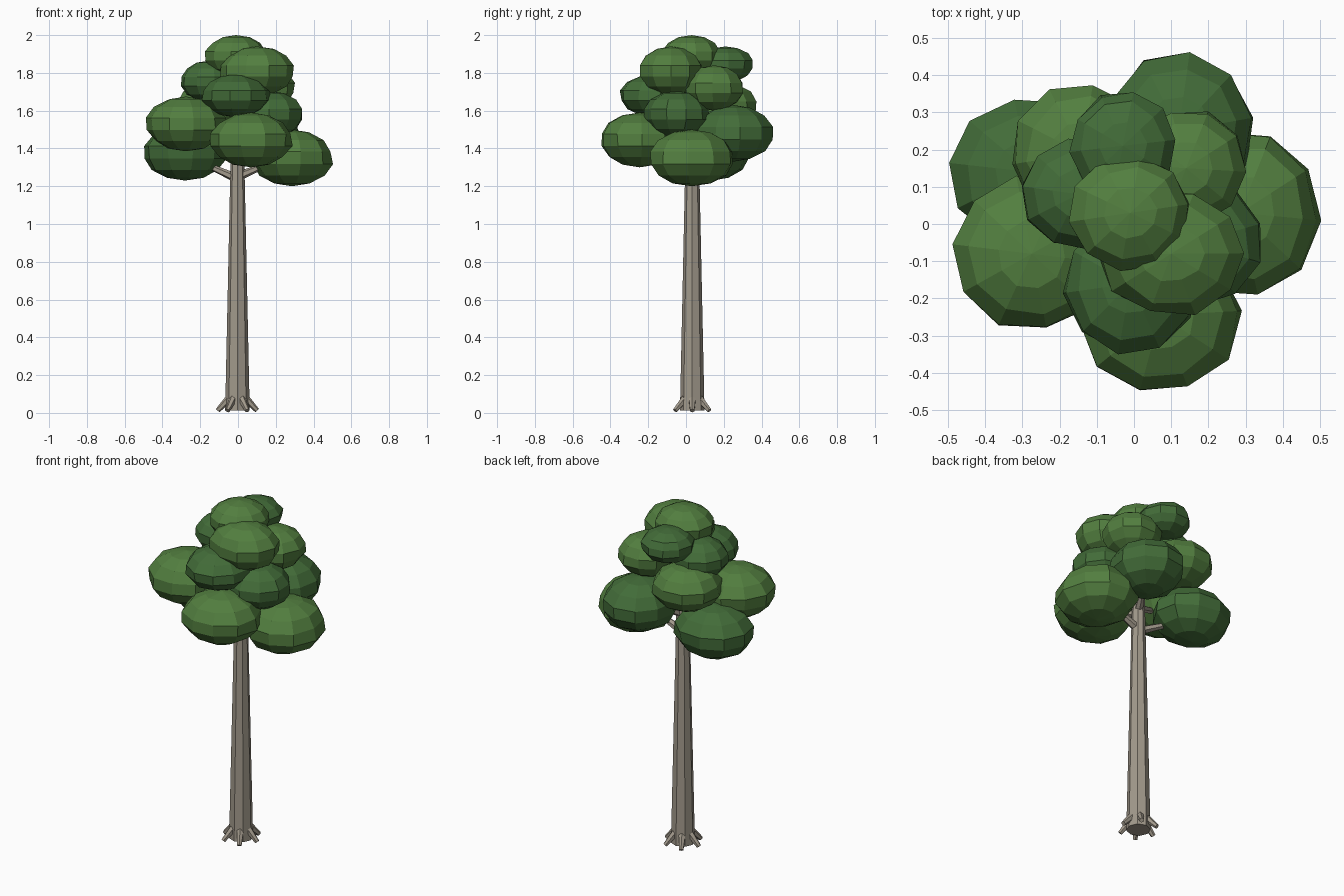
import bpy, random
from math import sin, cos, pi, radians
from mathutils import Vector

if "Cube" in bpy.data.objects:
    bpy.data.objects.remove(bpy.data.objects["Cube"])

random.seed(4)

def material(name, rgb):
    m = bpy.data.materials.new(name)
    m.diffuse_color = (*rgb, 1)
    m.use_nodes = True
    m.node_tree.nodes["Principled BSDF"].inputs["Base Color"].default_value = m.diffuse_color
    return m

bark = material("bark", (0.36, 0.32, 0.26))
leaf_light = material("leaf_light", (0.085, 0.21, 0.05))
leaf_dark = material("leaf_dark", (0.055, 0.15, 0.04))

def limb(name, a, b, r1, r2, sides):
    """Tapered straight piece between two points."""
    a, b = Vector(a), Vector(b)
    d = b - a
    bpy.ops.mesh.primitive_cone_add(vertices=sides, radius1=r1, radius2=r2,
                                    depth=d.length, location=(a + b) / 2)
    o = bpy.context.object
    o.rotation_euler = d.to_track_quat('Z', 'Y').to_euler()
    o.name = name
    o.data.materials.append(bark)
    return o

def clump(name, centre, radii, mat):
    """Low-poly leaf ball, slightly irregular."""
    bpy.ops.mesh.primitive_uv_sphere_add(segments=10, ring_count=7, radius=1, location=centre)
    o = bpy.context.object
    o.name = name
    o.scale = radii
    turn = random.uniform(0, 2 * pi)
    for v in o.data.vertices:
        x, y, z = v.co
        k = random.uniform(0.97, 1.05)
        v.co = ((x * cos(turn) - y * sin(turn)) * k, (x * sin(turn) + y * cos(turn)) * k, z)
    o.data.materials.append(mat)

# Trunk
TX, TY = -0.003, 0.033
limb("trunk", (TX, TY, 0.012), (TX, TY, 1.5), 0.065, 0.033, 8)

# Roots
for i in range(6):
    a = radians(60 * i)
    c, s = cos(a), sin(a)
    limb("root", (TX + 0.045 * c, TY + 0.045 * s, 0.075),
         (TX + 0.105 * c, TY + 0.105 * s, 0.012), 0.021, 0.013, 6)

# Leaf clumps: name, centre, radii, material
L, D = leaf_light, leaf_dark
clumps = [
    ("right_low_clump", (0.285, 0.03, 1.35), (0.215, 0.23, 0.15), L),
    ("front_low_clump", (0.07, -0.245, 1.445), (0.215, 0.215, 0.145), L),
    ("left_clump", (-0.275, -0.08, 1.53), (0.21, 0.21, 0.145), L),
    ("back_left_low_clump", (-0.28, 0.14, 1.38), (0.22, 0.20, 0.15), D),
    ("back_low_clump", (0.12, 0.25, 1.48), (0.20, 0.21, 0.15), D),
    ("right_mid_clump", (0.165, -0.05, 1.58), (0.185, 0.17, 0.125), D),
    ("back_left_mid_clump", (-0.14, 0.19, 1.62), (0.19, 0.19, 0.13), L),
    ("front_mid_clump", (-0.01, -0.16, 1.68), (0.18, 0.19, 0.115), D),
    ("back_right_upper_clump", (0.14, 0.15, 1.72), (0.16, 0.16, 0.12), L),
    ("left_upper_clump", (-0.15, 0.08, 1.755), (0.155, 0.15, 0.11), D),
    ("front_upper_clump", (0.10, -0.08, 1.81), (0.20, 0.17, 0.13), L),
    ("back_upper_clump", (-0.03, 0.21, 1.845), (0.145, 0.15, 0.095), D),
    ("top_clump", (-0.01, 0.03, 1.89), (0.165, 0.155, 0.11), L),
]
for c in clumps:
    clump(*c)

# Branches from the trunk into the lower clumps
for (name, centre, radii, mat), z in zip(clumps[:5], (1.25, 1.34, 1.38, 1.24, 1.36)):
    tip = Vector((TX, TY, 0)).lerp(Vector(centre), 0.65)
    tip.z = z + 0.08
    limb(name.replace("clump", "branch"), (TX, TY, z), tip, 0.024, 0.014, 6)
